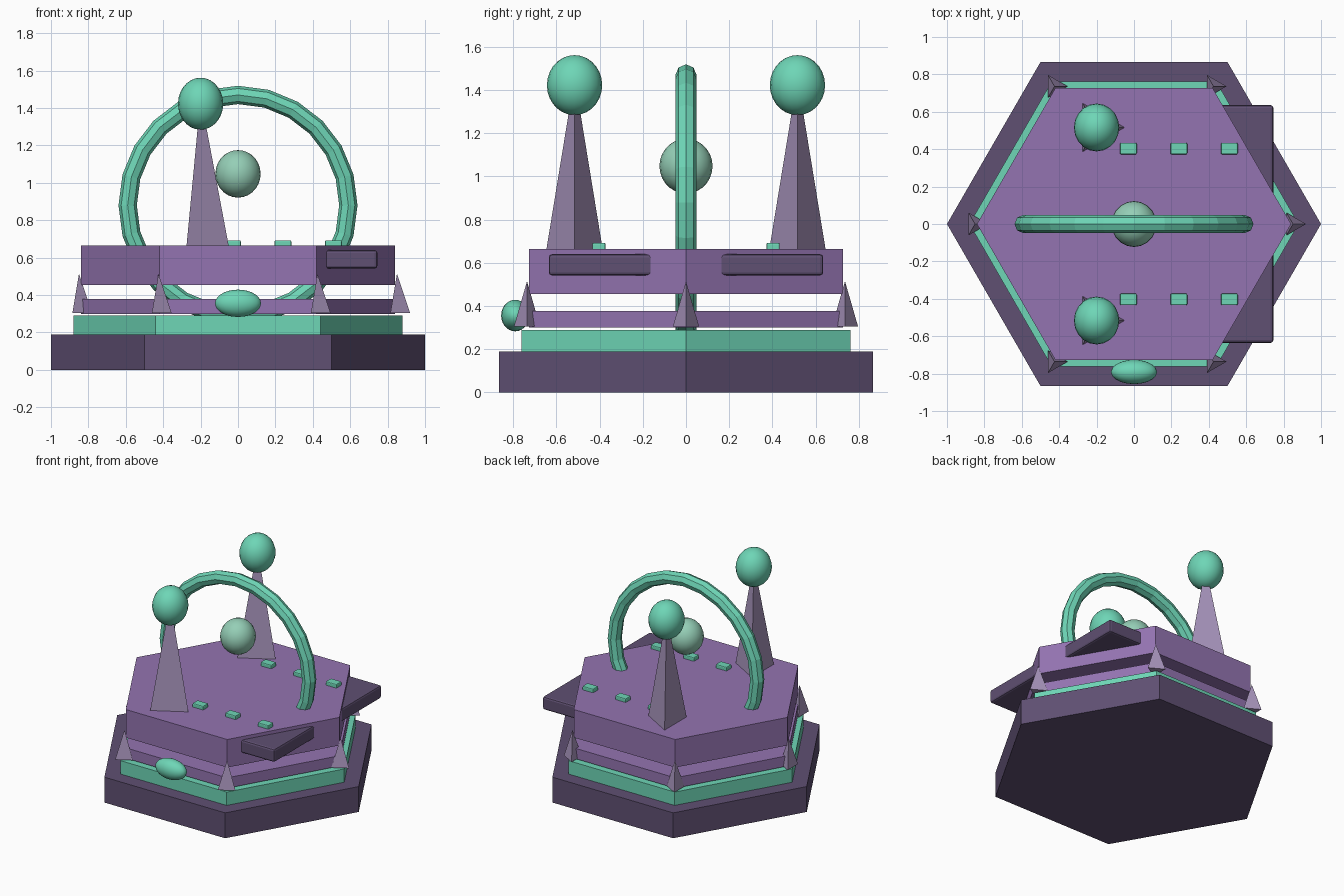
import bpy
import math

if "Cube" in bpy.data.objects:
    bpy.data.objects.remove(bpy.data.objects["Cube"])


def material(name, rgb):
    m = bpy.data.materials.new(name)
    m.diffuse_color = (*rgb, 1.0)
    m.use_nodes = True
    m.node_tree.nodes["Principled BSDF"].inputs["Base Color"].default_value = m.diffuse_color
    return m


DARK = material("dark purple", (0.115, 0.08, 0.17))
PURPLE = material("purple", (0.295, 0.175, 0.44))
GREEN = material("mint green", (0.156, 0.67, 0.47))
PALE = material("pale mint", (0.30, 0.62, 0.47))
LAVENDER = material("lavender", (0.376, 0.287, 0.485))


def finish(name, mat, smooth=False):
    ob = bpy.context.object
    ob.name = name
    ob.data.materials.append(mat)
    if smooth:
        bpy.ops.object.shade_smooth_by_angle(angle=math.radians(45))
    return ob


def hexagon(name, r, z0, z1, mat):
    # Prism with corners on the x axis
    bpy.ops.mesh.primitive_cylinder_add(vertices=6, radius=r, depth=z1 - z0,
                                        location=(0, 0, (z0 + z1) / 2),
                                        rotation=(0, 0, math.pi / 2))
    return finish(name, mat)


def spike(name, r, x, y, z0, z1):
    # Three-sided pyramid with one corner towards +x
    bpy.ops.mesh.primitive_cone_add(vertices=3, radius1=r, radius2=0, depth=z1 - z0,
                                    location=(x, y, (z0 + z1) / 2),
                                    rotation=(0, 0, -math.pi / 2))
    return finish(name, LAVENDER)


def ball(name, loc, size, mat):
    bpy.ops.mesh.primitive_uv_sphere_add(segments=20, ring_count=14, radius=1, location=loc)
    bpy.context.object.scale = size
    return finish(name, mat, True)


def block(name, lo, hi, bevel, mat):
    bpy.ops.mesh.primitive_cube_add(size=1, location=[(a + b) / 2 for a, b in zip(lo, hi)])
    bpy.context.object.scale = [b - a for a, b in zip(lo, hi)]
    bpy.ops.object.transform_apply(location=False, rotation=False, scale=True)
    ob = finish(name, mat)
    mod = ob.modifiers.new("bevel", 'BEVEL')
    mod.width = bevel
    mod.segments = 2
    return ob


# Stacked hexagonal tiers
hexagon("base", 1.0, 0.0, 0.19, DARK)
hexagon("trim_tier", 0.88, 0.19, 0.29, GREEN)
hexagon("lower_deck", 0.84, 0.30, 0.378, PURPLE)
hexagon("upper_deck", 0.84, 0.455, 0.665, PURPLE)

# Upright ring through the decks
bpy.ops.mesh.primitive_torus_add(major_radius=0.59, minor_radius=0.049, major_segments=24,
                                 minor_segments=8, location=(0, 0, 0.88),
                                 rotation=(math.pi / 2, 0, 0))
finish("ring", GREEN)

# Floating orb and front gem
ball("center_orb", (0, 0, 1.048), (0.121, 0.123, 0.127), PALE)
ball("front_gem", (0, -0.791, 0.356), (0.123, 0.065, 0.073), GREEN)

# Spikes on the corners of the trim
for i in range(6):
    a = math.radians(60 * i)
    spike("corner_spike", 0.07, 0.85 * math.cos(a), 0.85 * math.sin(a), 0.305, 0.515)

for s in (-1, 1):
    # Spire with its ball
    spike("spire", 0.15, -0.2, 0.516 * s, 0.665, 1.46)
    ball("spire_ball", (-0.2, 0.516 * s, 1.423), (0.121, 0.128, 0.139), GREEN)
    # Side fin poking out of the upper deck
    y0, y1 = sorted((0.12 * s, 0.635 * s))
    block("side_fin", (0.3, y0, 0.542), (0.745, y1, 0.64), 0.014, DARK)
    # Row of buttons on the deck
    for x in (-0.03, 0.24, 0.51):
        block("button", (x - 0.045, 0.403 * s - 0.031, 0.65),
              (x + 0.045, 0.403 * s + 0.031, 0.693), 0.007, GREEN)
